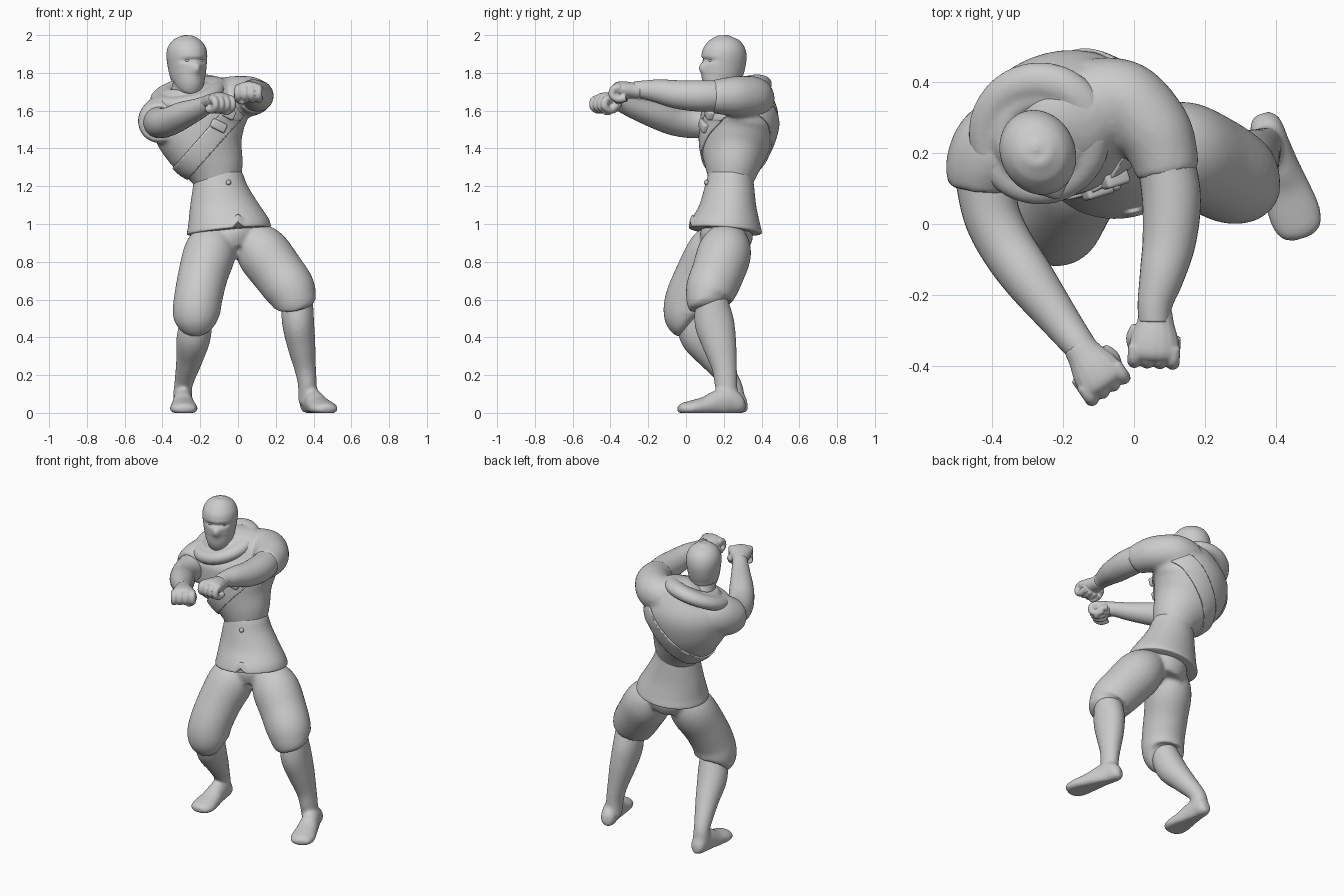
import bpy, bmesh, math
from mathutils import Vector, Matrix

if "Cube" in bpy.data.objects:
    bpy.data.objects.remove(bpy.data.objects["Cube"])


def spline(p, sub):
    """Catmull-Rom through tuples of any length."""
    out = []
    for i in range(len(p) - 1):
        a, b, c, d = p[max(i - 1, 0)], p[i], p[i + 1], p[min(i + 2, len(p) - 1)]
        for k in range(sub):
            t = k / sub
            out.append([0.5 * (2 * q + (r - o) * t + (2 * o - 5 * q + 4 * r - s) * t * t
                               + (3 * q - o - 3 * r + s) * t ** 3)
                        for o, q, r, s in zip(a, b, c, d)])
    out.append(list(p[-1]))
    return out


def tube(bm, pts, hint=(1, 0, 0), seg=32, sub=6, flat=False):
    """Loft ellipses along points (x, y, z, ra[, rb]); ra lies along hint; flat keeps rings level."""
    pts = [tuple(p) if len(p) == 5 else tuple(p) + (p[3],) for p in pts]
    s = spline(pts, sub)
    rings = []
    for i, p in enumerate(s):
        t = (Vector(s[min(i + 1, len(s) - 1)][:3]) - Vector(s[max(i - 1, 0)][:3])).normalized()
        if flat:
            t = Vector((0, 0, 1))
        h = Vector(hint)
        a = (h - t * h.dot(t)).normalized()
        b = t.cross(a)
        c = Vector(p[:3])
        rings.append([bm.verts.new(c + a * p[3] * math.cos(w) + b * p[4] * math.sin(w))
                      for w in (2 * math.pi * k / seg for k in range(seg))])
    for r, q in zip(rings, rings[1:]):
        for k in range(seg):
            bm.faces.new((r[k], r[(k + 1) % seg], q[(k + 1) % seg], q[k]))
    bm.faces.new(rings[0][::-1])
    bm.faces.new(rings[-1])


def finish(name, bm, voxel=0, smooth=4):
    """Make the object; voxel > 0 fuses overlapping pieces."""
    bmesh.ops.recalc_face_normals(bm, faces=bm.faces)
    for f in bm.faces:
        f.smooth = True
    me = bpy.data.meshes.new(name)
    bm.to_mesh(me)
    bm.free()
    ob = bpy.data.objects.new(name, me)
    bpy.context.collection.objects.link(ob)
    if voxel:
        m = ob.modifiers.new("fuse", 'REMESH')
        m.mode, m.voxel_size, m.use_smooth_shade = 'VOXEL', voxel, True
        m = ob.modifiers.new("soften", 'SMOOTH')
        m.factor, m.iterations = 0.5, smooth
    return ob


def simple(name, pts, hint=(1, 0, 0)):
    bm = bmesh.new()
    tube(bm, pts, hint)
    return finish(name, bm)


UP = (0, 0, 1)
CHEST = (1, 0.3, 0.25)

# Jacket: torso plus both short sleeves, fused
torso = [(-.1, .235, 1.21, .12, .112), (-.125, .245, 1.3, .16, .145), (-.17, .258, 1.4, .21, .18),
         (-.2, .275, 1.5, .25, .2), (-.205, .285, 1.59, .25, .2), (-.215, .28, 1.67, .2, .16),
         (-.24, .26, 1.73, .11, .11), (-.25, .25, 1.755, .05, .05)]
sleeves = [
    [(-.28, .27, 1.6, .1), (-.37, .23, 1.57, .125), (-.412, .16, 1.545, .12), (-.42, .1, 1.535, .1)],
    [(-.13, .36, 1.66, .105), (-.03, .35, 1.67, .112), (.05, .27, 1.675, .108), (.082, .2, 1.675, .098),
     (.095, .14, 1.675, .088)]]
bm = bmesh.new()
tube(bm, torso, CHEST)
for s in sleeves:
    tube(bm, s, UP)
finish("jacket", bm, 0.013, 5)

# Diagonal sash: a band cut from a slightly swollen torso
bm = bmesh.new()
tube(bm, [p[:3] + (p[3] + .003, p[4] + .003) for p in torso], CHEST, 64, 10)
n, mid = Vector((.75, 0, -.66)), Vector((-.1, .2, 1.5))
for off, sgn in ((.05, 1), (-.05, -1)):
    bmesh.ops.bisect_plane(bm, geom=bm.verts[:] + bm.edges[:] + bm.faces[:],
                           plane_co=mid + n * off, plane_no=n * sgn, clear_outer=True)
sash = finish("sash", bm)
m = sash.modifiers.new("thick", 'SOLIDIFY')
m.thickness, m.offset = 0.01, 0

# Cowl folds round the neck
bm = bmesh.new()
for R, r, z, tilt in ((.1, .036, 1.715, .02), (.148, .053, 1.69, .05)):
    ring = []
    for k in range(17):
        w = 2 * math.pi * k / 16
        ring.append((-.265 + R * math.cos(w), .255 + R * math.sin(w),
                     z + tilt * math.sin(w) + .22 * R * math.cos(w), r * .8, r))
    tube(bm, ring, UP, 20, 3)
finish("cowl", bm, 0.01, 4)

# Chest pouches
for i, (loc, s) in enumerate((((-.105, .1, 1.52), .085), ((-.055, .13, 1.585), .075))):
    bm = bmesh.new()
    bmesh.ops.create_cube(bm, size=1, matrix=Matrix.Translation(loc) @ Matrix.Rotation(.3, 4, 'Z')
                          @ Matrix.Rotation(.45, 4, 'Y') @ Matrix.Diagonal((s, .05, .05, 1)))
    ob = finish(f"chest_pouch_{i + 1}", bm)
    m = ob.modifiers.new("round", 'BEVEL')
    m.width, m.segments = 0.01, 3

# Jacket skirt: sloping hem with a notch at the front
bm = bmesh.new()
tube(bm, [(-.1, .235, 1.275, .12, .112), (-.1, .235, 1.255, .13, .12), (-.093, .23, 1.2, .145, .13),
          (-.072, .222, 1.1, .182, .15), (-.053, .212, 1.02, .21, .178), (-.048, .208, .972, .222, .193),
          (-.048, .208, .962, .212, .184)], (1, .1, 0), 96, flat=True)
for v in bm.verts:
    low = min(1, max(0, (1.2 - v.co.z) / .2))
    v.co.z += low * (.1 * (v.co.x + .05) - .08 * (v.co.y - .2))
    if v.co.z < 1.03 and v.co.y < .15:
        v.co.z += .03 * max(0, 1 - abs(v.co.x) / .03)
finish("jacket_skirt", bm)
bm = bmesh.new()
bmesh.ops.create_uvsphere(bm, u_segments=16, v_segments=10, radius=.014,
                          matrix=Matrix.Translation((-.05, .108, 1.22)))
finish("belt_knot", bm)

# Baggy trousers gathered below the knee
bm = bmesh.new()
tube(bm, [(-.06, .22, 1.04, .1, .09), (-.045, .215, .95, .15, .14), (-.035, .21, .87, .12, .12)])
tube(bm, [(-.1, .215, 1.0, .06), (-.127, .178, .915, .118), (-.152, .137, .84, .138),
          (-.185, .075, .73, .132), (-.21, .02, .61, .128), (-.22, .007, .53, .126),
          (-.217, .014, .485, .112), (-.213, .03, .465, .08)])
tube(bm, [(.01, .22, .99, .06), (.06, .217, .925, .11), (.13, .204, .85, .142), (.21, .17, .745, .14),
          (.272, .135, .66, .135), (.3, .12, .6, .12), (.308, .125, .578, .105), (.312, .13, .56, .08)])
finish("trousers", bm, 0.012, 4)

# Lower legs with feet
shins = {
    "right": [(-.212, .02, .52, .08), (-.235, .06, .4, .09), (-.258, .15, .28, .07),
              (-.287, .24, .16, .05), (-.293, .258, .1, .05), (-.293, .258, .05, .05)],
    "left": [(.312, .135, .6, .085), (.318, .15, .48, .085, .105), (.335, .178, .36, .075, .09),
             (.355, .203, .24, .058, .067), (.367, .212, .15, .05, .06), (.37, .225, .05, .05)]}
feet = {"right": ((-.295, .325), (-.285, -.01)), "left": ((.36, .31), (.475, -.04))}
# fraction of length, half width, centre height, half height
FOOT = [(0, .022, .045, .03), (.07, .044, .045, .05), (.25, .05, .06, .075), (.42, .056, .05, .068),
        (.6, .066, .034, .052), (.8, .074, .024, .042), (.94, .062, .02, .032), (1, .03, .018, .018)]
for side in shins:
    bm = bmesh.new()
    tube(bm, shins[side])
    h, t = feet[side]
    tube(bm, [(h[0] + (t[0] - h[0]) * f, h[1] + (t[1] - h[1]) * f, z, w, hh) for f, w, z, hh in FOOT])
    for v in bm.verts:
        v.co.z = max(v.co.z, 0)
    finish(side + "_lower_leg", bm, 0.009, 10)

# Bare arms
simple("right_arm", [(-.42, .14, 1.54, .085), (-.402, .03, 1.535, .08), (-.36, -.06, 1.545, .077),
                     (-.295, -.155, 1.575, .072), (-.205, -.275, 1.612, .055), (-.155, -.34, 1.638, .046),
                     (-.13, -.37, 1.643, .042)], UP)
simple("left_arm", [(.085, .2, 1.68, .08), (.105, .08, 1.678, .083), (.1, -.04, 1.685, .076),
                    (.08, -.14, 1.702, .064), (.06, -.22, 1.71, .05), (.057, -.275, 1.71, .044)], UP)


def fist(name, loc, yaw, thumb):
    """Palm-down fist; local -y is forward, thumb gives the thumb's x side."""
    M = Matrix.Translation(loc) @ Matrix.Rotation(yaw, 4, 'Z')
    hint = M.to_3x3() @ Vector((1, 0, 0))
    bm = bmesh.new()

    def add(pts):
        tube(bm, [tuple(M @ Vector(p[:3])) + p[3:] for p in pts], hint, 16, 5)
    add([(0, .085, 0, .045, .04), (0, .05, .003, .052, .042), (0, 0, .008, .068, .044),
         (0, -.04, .012, .07, .038), (0, -.058, .01, .055, .022)])
    for k in range(4):
        x, r = (k - 1.5) * .036, .02
        add([(x, -.02, .02, r), (x, -.055, .012, r), (x, -.062, -.022, r),
             (x, -.03, -.042, r), (x, .01, -.034, r)])
    add([(thumb * .05, .035, -.01, .018), (thumb * .06, 0, -.024, .021),
         (thumb * .046, -.03, -.048, .02), (thumb * .022, -.042, -.055, .015)])
    finish(name, bm, 0.005, 3)


fist("right_fist", (-.11, -.41, 1.645), .6, 1)
fist("left_fist", (.058, -.325, 1.703), -.05, -1)

# Masked head and neck, sculpted around an eye slit and nose
HEAD = [(1.64, .25, .08, .085), (1.73, .2, .072, .095), (1.755, .187, .082, .105), (1.79, .19, .092, .112),
        (1.84, .197, .1, .12), (1.89, .202, .105, .122), (1.93, .206, .1, .112), (1.965, .208, .08, .088),
        (1.986, .209, .052, .057), (1.996, .21, .026, .028), (2.0, .21, .003, .003)]
turn = Matrix.Translation((-.27, .2, 0)) @ Matrix.Rotation(.42, 4, 'Z') @ Matrix.Translation((0, -.2, 0))
bm = bmesh.new()
tube(bm, [(0, y, z, a, b) for z, y, a, b in HEAD], (1, 0, 0), 80, 9)
for v in bm.verts:
    x, y, z = v.co
    if y < .17:
        slit = math.exp(-((z - 1.866) / .014) ** 2 - (x / .075) ** 4)
        nose = math.exp(-(x / .026) ** 2 - ((z - 1.825) / .034) ** 2)
        v.co.y += .014 * slit - .02 * nose
bm.transform(turn)
finish("masked_head", bm)
for side, x in (("right", -.038), ("left", .038)):
    bm = bmesh.new()
    bmesh.ops.create_uvsphere(bm, u_segments=16, v_segments=10, radius=.014,
                              matrix=turn @ Matrix.Translation((x, .11, 1.866))
                              @ Matrix.Diagonal((1.2, 1, .65, 1)))
    finish(side + "_eye", bm)
